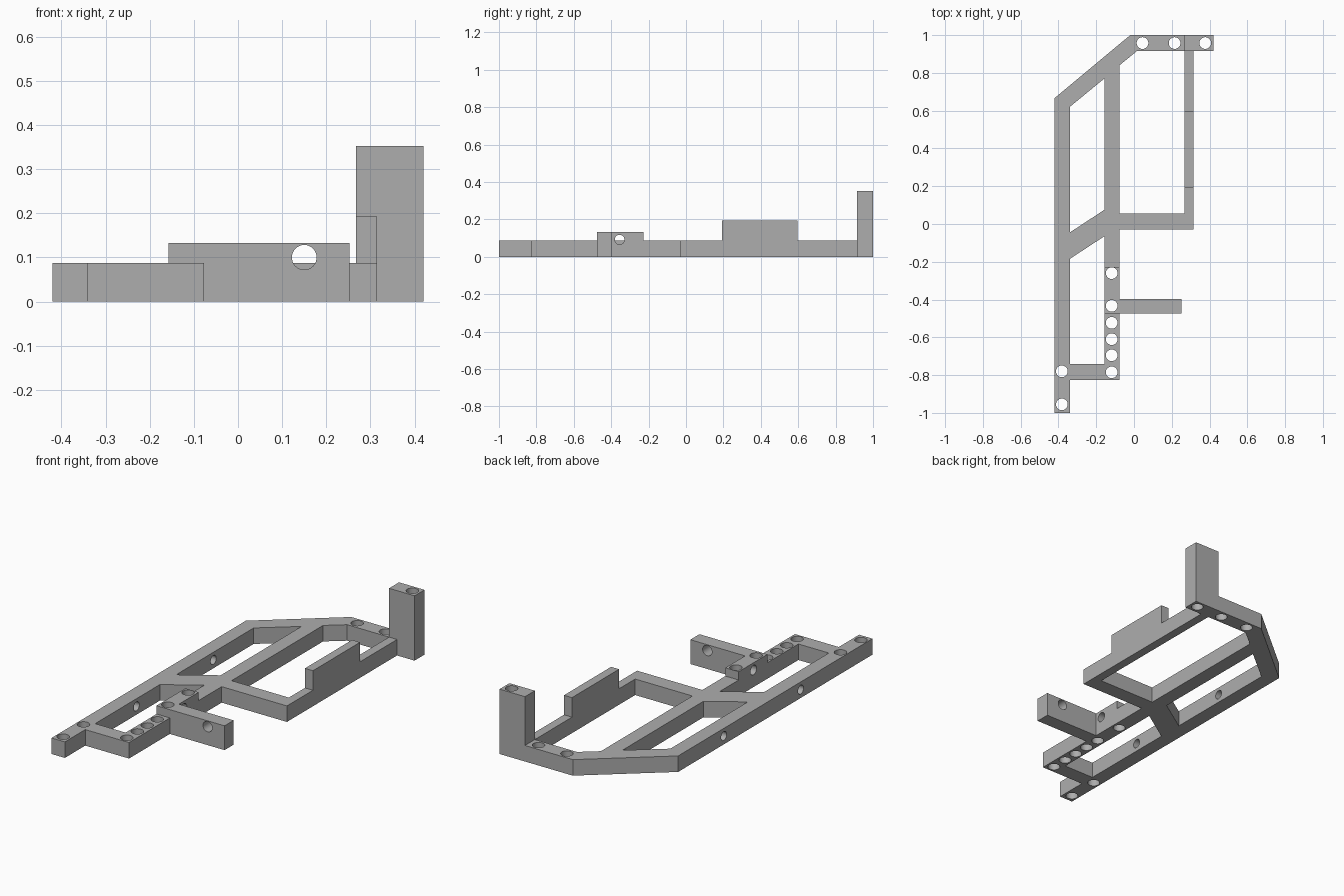
import bpy
import bmesh
from math import pi
from mathutils import Matrix

default = bpy.data.objects.get("Cube")
if default:
    bpy.data.objects.remove(default, do_unlink=True)

T = 0.087  # plate thickness

grey = bpy.data.materials.new("plain grey")
grey.use_nodes = True
colour = (0.42, 0.42, 0.42, 1)
grey.diffuse_color = colour
grey.node_tree.nodes["Principled BSDF"].inputs["Base Color"].default_value = colour


def make_object(name, bm):
    bmesh.ops.recalc_face_normals(bm, faces=bm.faces)
    mesh = bpy.data.meshes.new(name)
    bm.to_mesh(mesh)
    bm.free()
    mesh.materials.append(grey)
    obj = bpy.data.objects.new(name, mesh)
    bpy.context.collection.objects.link(obj)
    return obj


def prism(name, outline, z0, z1):
    bm = bmesh.new()
    face = bm.faces.new([bm.verts.new((x, y, z0)) for x, y in outline])
    top = bmesh.ops.extrude_face_region(bm, geom=[face])["geom"]
    verts = [v for v in top if isinstance(v, bmesh.types.BMVert)]
    bmesh.ops.translate(bm, verts=verts, vec=(0, 0, z1 - z0))
    return make_object(name, bm)


def block(name, x0, x1, y0, y1, height):
    return prism(name, [(x0, y0), (x1, y0), (x1, y1), (x0, y1)], 0, height)


def drill(centre, radius, length, axis="Z"):
    turn = {"X": Matrix.Rotation(pi / 2, 4, "Y"),
            "Y": Matrix.Rotation(pi / 2, 4, "X"),
            "Z": Matrix.Identity(4)}[axis]
    bm = bmesh.new()
    bmesh.ops.create_cone(bm, cap_ends=True, segments=32, radius1=radius,
                          radius2=radius, depth=length,
                          matrix=Matrix.Translation(centre) @ turn)
    return make_object("drill", bm)


def combine(target, tools, operation):
    for tool in tools:
        tool.hide_render = True
        mod = target.modifiers.new("cut", "BOOLEAN")
        mod.operation = operation
        mod.solver = "EXACT"
        mod.object = tool
    graph = bpy.context.evaluated_depsgraph_get()
    result = bpy.data.meshes.new_from_object(target.evaluated_get(graph))
    target.modifiers.clear()
    target.data = result
    for tool in tools:
        bpy.data.objects.remove(tool, do_unlink=True)


# Flat plate outline
frame = prism("bracket_frame", [
    (-0.42, -1), (-0.34, -1), (-0.34, -0.825), (-0.077, -0.825),
    (-0.077, -0.03), (0.315, -0.03), (0.315, 0.915), (0.42, 0.915),
    (0.42, 1), (-0.02, 1), (-0.42, 0.667)], 0, T)

# Windows between the rails
windows = [
    [(-0.34, -0.74), (-0.157, -0.74), (-0.157, -0.065), (-0.34, -0.185)],
    [(-0.34, -0.045), (-0.157, 0.075), (-0.157, 0.77), (-0.34, 0.62)],
    [(-0.077, 0.055), (0.267, 0.055), (0.267, 0.915), (0.015, 0.915),
     (-0.077, 0.84)],
]
combine(frame, [prism("window", w, -0.1, 0.2) for w in windows], "DIFFERENCE")

# Corner post, side wall, raised rail block and cross arm
combine(frame, [
    block("corner_post", 0.267, 0.42, 0.915, 1, 0.352),
    block("side_wall", 0.267, 0.315, 0.193, 0.597, 0.193),
    block("rail_block", -0.157, -0.077, -0.475, -0.228, 0.132),
    block("cross_arm", -0.157, 0.252, -0.475, -0.397, 0.132),
], "UNION")

# Vertical screw holes
spots = [(-0.382, y) for y in (-0.955, -0.78)]
spots += [(-0.118, y) for y in (-0.785, -0.695, -0.61, -0.523, -0.433, -0.26)]
spots += [(x, 0.958) for x in (0.045, 0.215, 0.377)]
drills = [drill((x, y, 0.2), 0.031, 1) for x, y in spots]

# Sideways holes in the outer rail, rail block and cross arm
drills += [drill((-0.38, y, 0.045), 0.024, 0.2, "X") for y in (-0.385, 0.275)]
drills.append(drill((-0.117, -0.355, 0.092), 0.026, 0.2, "X"))
drills.append(drill((0.15, -0.436, 0.1), 0.028, 0.2, "Y"))
combine(frame, drills, "DIFFERENCE")

# Smooth hole walls, sharp edges
bpy.ops.object.select_all(action="DESELECT")
frame.select_set(True)
bpy.context.view_layer.objects.active = frame
bpy.ops.object.shade_smooth_by_angle(angle=0.5)
